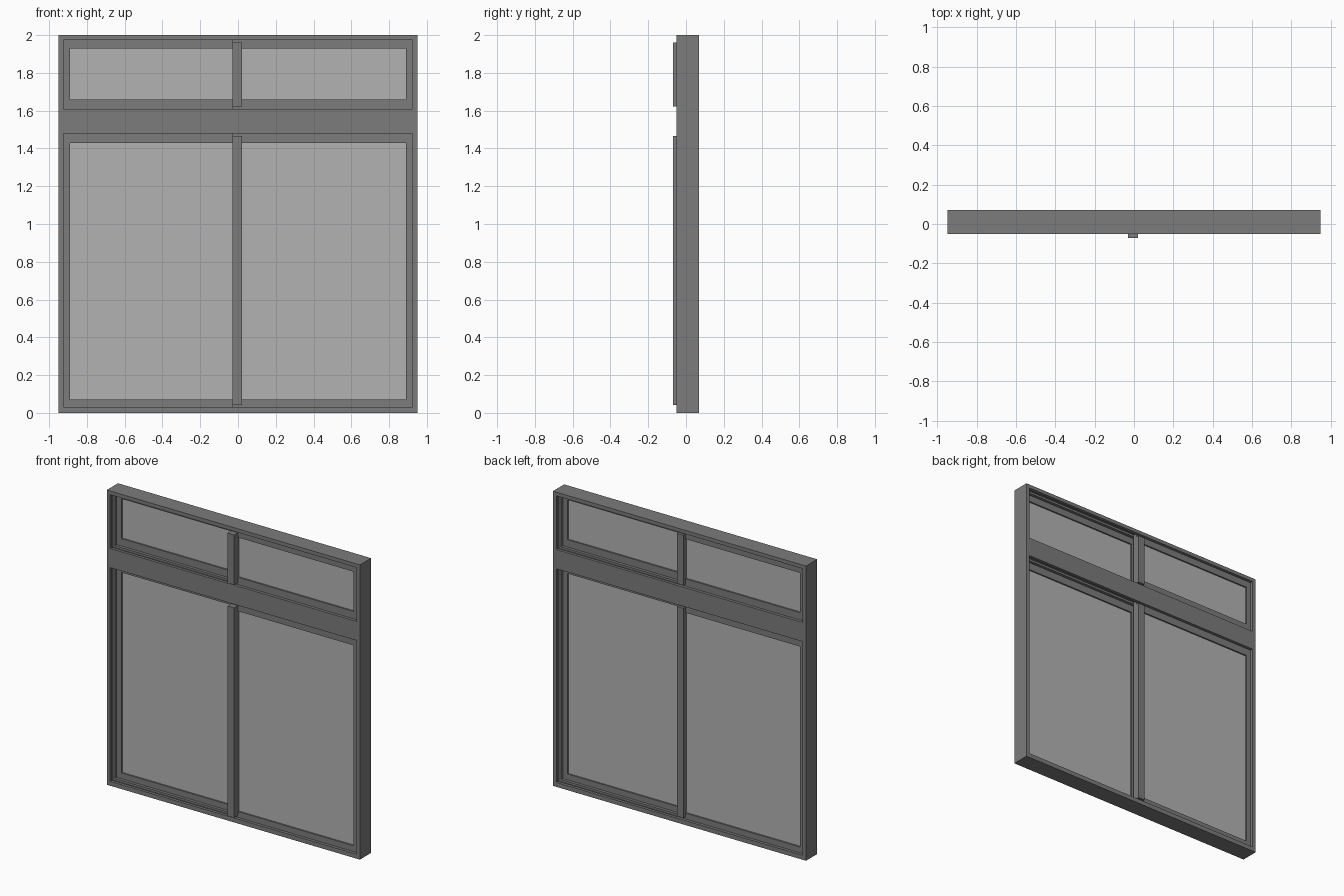
import bpy, bmesh

if "Cube" in bpy.data.objects:
    bpy.data.objects.remove(bpy.data.objects["Cube"])

def material(name, c):
    m = bpy.data.materials.new(name)
    m.diffuse_color = (c, c, c, 1)
    m.use_nodes = True
    m.node_tree.nodes["Principled BSDF"].inputs["Base Color"].default_value = m.diffuse_color
    return m

FRAME = material("dark_grey", 0.2)
GLASS = material("pane_grey", 0.45)

def finish(name, bm, mat):
    bmesh.ops.recalc_face_normals(bm, faces=bm.faces)
    me = bpy.data.meshes.new(name)
    bm.to_mesh(me)
    bm.free()
    me.materials.append(mat)
    ob = bpy.data.objects.new(name, me)
    bpy.context.collection.objects.link(ob)
    return ob

def box(name, x, y, z, mat=FRAME):
    bm = bmesh.new()
    bmesh.ops.create_cube(bm, size=1)
    for v in bm.verts:
        v.co = [r[0] if c < 0 else r[1] for c, r in zip(v.co, (x, y, z))]
    return finish(name, bm, mat)

def ring(name, outer, inner, y):
    """Rectangular ring in xz; rectangles are (x0, x1, z0, z1)."""
    bm = bmesh.new()
    loops = []
    for (x0, x1, z0, z1), d in ((outer, y[0]), (inner, y[0]), (inner, y[1]), (outer, y[1])):
        loops.append([bm.verts.new((a, d, b)) for a, b in ((x0, z0), (x1, z0), (x1, z1), (x0, z1))])
    for a, b in zip(loops, loops[1:] + loops[:1]):
        for i in range(4):
            j = (i + 1) % 4
            bm.faces.new((a[i], a[j], b[j], b[i]))
    return finish(name, bm, FRAME)

# Opening heights and pane heights of the lower and upper lights
LIGHTS = {"lower": ((0.03, 1.48), (0.07, 1.43)),
          "upper": ((1.61, 1.975), (1.66, 1.93))}
FRONT, BACK = (-0.03, 0.0), (0.02, 0.05)   # two sliding tracks
G = 0.014                                  # track groove depth

# Outer frame with transom: openings and track grooves cut out
frame = box("outer_frame", (-0.95, 0.95), (-0.05, 0.07), (0, 2))
cutters = []
for (z0, z1), _ in LIGHTS.values():
    cutters.append(box("opening_cutter", (-0.925, 0.925), (-0.2, 0.2), (z0, z1)))
    for track in (FRONT, BACK):
        cutters.append(box("groove_cutter", (-0.925 - G, 0.925 + G), track, (z0 - G, z1 + G)))
for c in cutters:
    c.hide_render = True
    mod = frame.modifiers.new("cut", 'BOOLEAN')
    mod.operation, mod.solver, mod.object = 'DIFFERENCE', 'EXACT', c
dg = bpy.context.evaluated_depsgraph_get()
cut_mesh = bpy.data.meshes.new_from_object(frame.evaluated_get(dg))
frame.modifiers.clear()
frame.data = cut_mesh
for c in cutters:
    bpy.data.objects.remove(c)

# Sliding sashes: right one in the front track, left one in the back track
for level, ((z0, z1), (p0, p1)) in LIGHTS.items():
    for side, xo, xi, y, bar_y in (
            ("right", (-0.03, 0.937), (0.02, 0.89), FRONT, (-0.07, -0.03)),
            ("left", (-0.937, 0.02), (-0.89, -0.03), BACK, (0.05, 0.07))):
        tag = f"{level}_{side}"
        ring(tag + "_sash", (*xo, z0 - 0.012, z1 + 0.012), (*xi, p0, p1), y)
        mid = sum(y) / 2
        box(tag + "_glass", xi, (mid - 0.005, mid + 0.005), (p0, p1), GLASS)
        # Raised pull strip on the meeting stile
        box(tag + "_pull_strip", (-0.03, 0.02), bar_y, (z0 + 0.012, z1 - 0.013))
